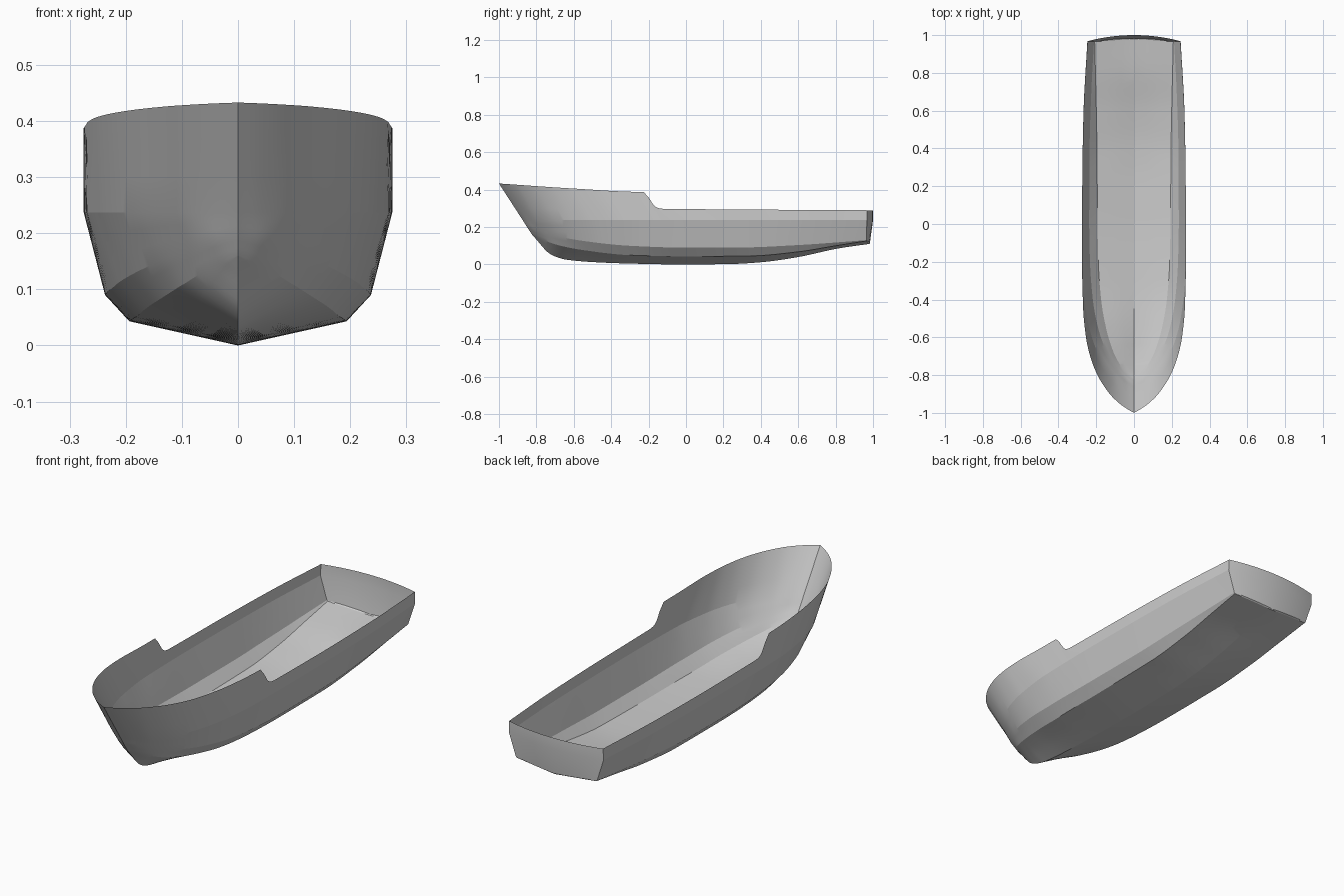
import bpy, bmesh, math

if "Cube" in bpy.data.objects:
    bpy.data.objects.remove(bpy.data.objects["Cube"])


def curve(pts):
    """Monotone cubic interpolation through (position, value) pairs."""
    n = len(pts)
    d = [(pts[i+1][1] - pts[i][1]) / (pts[i+1][0] - pts[i][0]) for i in range(n - 1)]
    m = [d[0]] + [0 if a * b <= 0 else 2 * a * b / (a + b) for a, b in zip(d, d[1:])] + [d[-1]]

    def f(y):
        i = 0
        while i < n - 2 and y > pts[i+1][0]:
            i += 1
        h = pts[i+1][0] - pts[i][0]
        t = min(max((y - pts[i][0]) / h, 0), 1)
        return (pts[i][1] * (1 + 2*t) * (1-t)**2 + m[i] * h * t * (1-t)**2
                + pts[i+1][1] * t*t * (3 - 2*t) + m[i+1] * h * t*t * (t-1))
    return f


# Hull lines: (start y, end y, half breadth, height)
keel = (-.823, .98, lambda y: 0, curve(
    [(-.823, .16), (-.79, .122), (-.765, .092), (-.74, .066), (-.7, .043), (-.64, .026),
     (-.5, .013), (-.3, .005), (0, 0), (.25, .003), (.42, .014), (.6, .04), (.82, .087), (.98, .11)]))
low_chine = (-.823, .965, curve(
    [(-.823, 0), (-.8, .028), (-.75, .07), (-.68, .108), (-.55, .148), (-.4, .174),
     (-.2, .189), (0, .193), (.4, .196), (.965, .208)]), curve(
    [(-.823, .16), (-.7, .108), (-.55, .077), (-.3, .05), (0, .043), (.35, .046),
     (.6, .068), (.8, .1), (.965, .126)]))
high_chine = (-.85, .965, curve(
    [(-.85, 0), (-.82, .045), (-.76, .095), (-.68, .143), (-.55, .19), (-.4, .218),
     (-.2, .233), (0, .237), (.4, .235), (.7, .226), (.965, .212)]), curve(
    [(-.85, .2), (-.74, .163), (-.55, .126), (-.3, .1), (0, .09), (.3, .091), (.6, .104), (.965, .13)]))
knuckle = (-.873, .967, curve(
    [(-.873, 0), (-.85, .042), (-.8, .108), (-.7, .182), (-.6, .223), (-.5, .247),
     (-.3, .27), (0, .275), (.3, .273), (.6, .267), (.967, .247)]), lambda y: .237)
sheer = (-1, .968, curve(
    [(-1, 0), (-.98, .035), (-.95, .077), (-.9, .128), (-.8, .193), (-.7, .232), (-.6, .254),
     (-.45, .269), (-.2, .275), (.2, .274), (.6, .266), (.968, .245)]), curve(
    [(-1, .433), (-.6, .406), (-.231, .388), (-.23, .388), (-.168, .313), (-.15, .302),
     (-.125, .298), (.968, .29)]))
lines = [keel, low_chine, high_chine, knuckle, sheer]

# Stations, packed towards the bow and at the step in the bulwark
N = 90
us = [(i / N) ** 1.7 for i in range(N + 1)]
us += [(y + 1) / 1.968 for y in (-.231, -.23, -.2, -.168, -.16, -.15, -.138, -.125)]
us = sorted(set(us))


def point(line, u):
    y0, y1, fx, fz = line
    y = y0 + (y1 - y0) * u
    return (fx(y), y, fz(y))


def mix(a, b, t):
    return tuple(p + (q - p) * t for p, q in zip(a, b))


def add_grid(bm, rows, sign):
    vs = [[bm.verts.new((p[0] * sign, p[1], p[2])) for p in r] for r in rows]
    for a, b in zip(vs, vs[1:]):
        for i in range(len(a) - 1):
            q = (a[i], a[i+1], b[i+1], b[i])
            bm.faces.new(q if sign > 0 else q[::-1])


def finish(bm, name):
    bmesh.ops.remove_doubles(bm, verts=bm.verts, dist=1e-5)
    bmesh.ops.dissolve_degenerate(bm, edges=bm.edges, dist=1e-6)
    me = bpy.data.meshes.new(name)
    bm.to_mesh(me)
    bm.free()
    ob = bpy.data.objects.new(name, me)
    bpy.context.collection.objects.link(ob)
    bpy.ops.object.select_all(action='DESELECT')
    ob.select_set(True)
    bpy.context.view_layer.objects.active = ob
    bpy.ops.object.shade_smooth_by_angle(angle=math.radians(10))


# Hull plating: straight bands between neighbouring hull lines, both sides
bm = bmesh.new()
for sign in (1, -1):
    for lo, hi in zip(lines, lines[1:]):
        add_grid(bm, [[mix(point(lo, u), point(hi, u), k / 3) for u in us]
                      for k in range(4)], sign)
finish(bm, "hull_shell")

# Transom: bowed stern panel closing the last station
bm = bmesh.new()
S = 12
k_end, c_end, h_end = (point(l, 1) for l in (keel, low_chine, high_chine))
for sign in (1, -1):
    rows = [[mix(k_end, c_end, i / S) for i in range(S + 1)]]
    for line, mid_y in ((high_chine, .983), (knuckle, 1.0), (sheer, 1.0)):
        x, y, z = point(line, 1)
        rows.append([(x * i / S, mid_y + (y - mid_y) * (i / S) ** 2,
                      z - (.016 * (1 - i / S) if line is high_chine else 0))
                     for i in range(S + 1)])
    add_grid(bm, rows, sign)
finish(bm, "transom")
